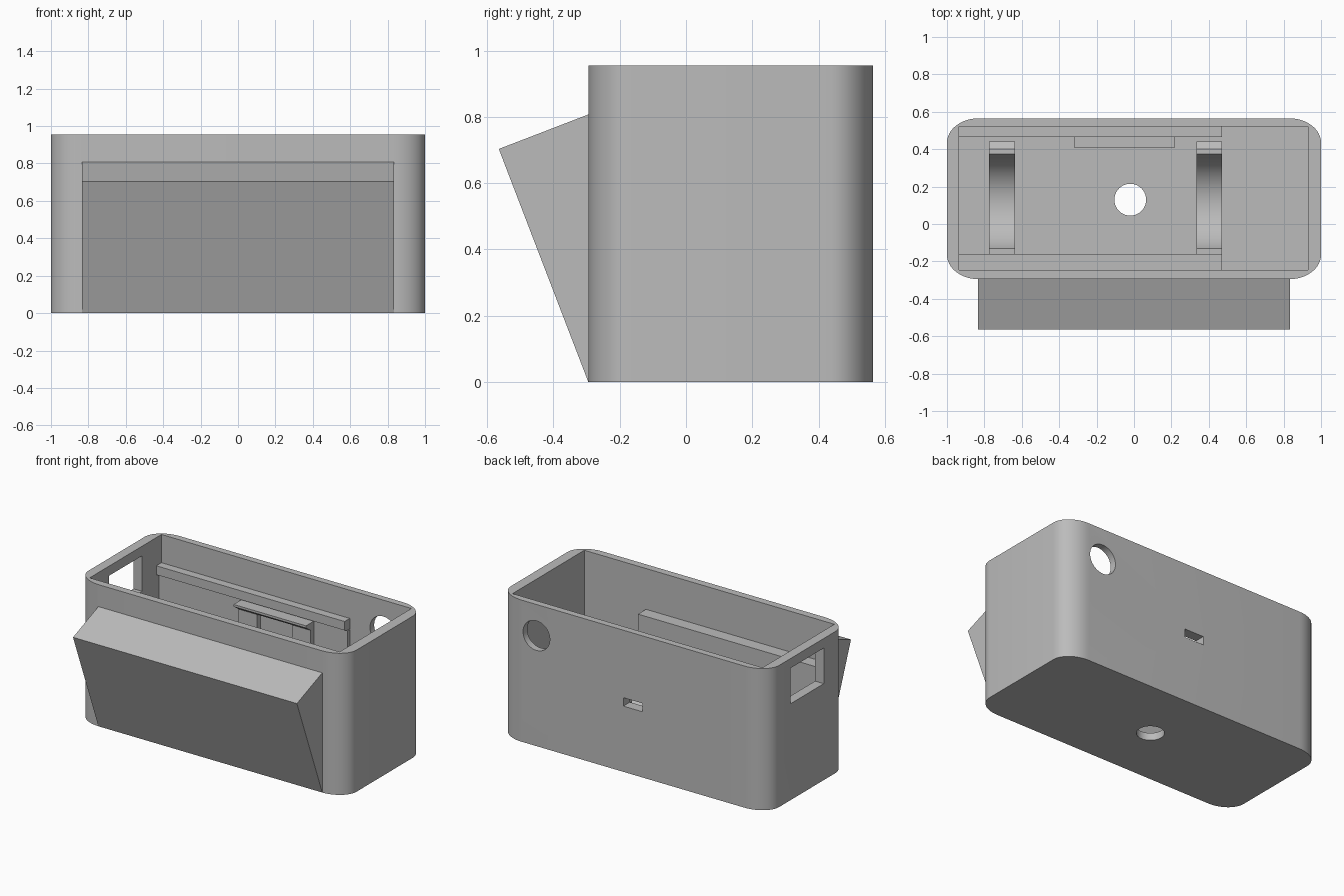
import bpy
import bmesh
from math import cos, sin, pi, radians
from mathutils import Matrix, Vector

cube = bpy.data.objects.get("Cube")
if cube:
    bpy.data.objects.remove(cube, do_unlink=True)

grey = bpy.data.materials.new("plain_grey")
grey.use_nodes = True
colour = (0.5, 0.5, 0.5, 1)
grey.diffuse_color = colour
grey.node_tree.nodes["Principled BSDF"].inputs["Base Color"].default_value = colour


def prism(name, points, axis, lo, hi):
    """Extrude a closed 2D profile along axis X (points y,z), Y (x,z) or Z (x,y)."""
    place = {"X": lambda a, b, t: (t, a, b),
             "Y": lambda a, b, t: (a, t, b),
             "Z": lambda a, b, t: (a, b, t)}[axis]
    bm = bmesh.new()
    face = bm.faces.new([bm.verts.new(place(a, b, lo)) for a, b in points])
    moved = bmesh.ops.extrude_face_region(bm, geom=[face])["geom"]
    bmesh.ops.translate(bm, verts=[v for v in moved if isinstance(v, bmesh.types.BMVert)],
                        vec=Vector(place(0, 0, hi - lo)))
    bmesh.ops.recalc_face_normals(bm, faces=bm.faces)
    mesh = bpy.data.meshes.new(name)
    bm.to_mesh(mesh)
    bm.free()
    mesh.materials.append(grey)
    obj = bpy.data.objects.new(name, mesh)
    bpy.context.collection.objects.link(obj)
    return obj


def box(name, x, y, z):
    return prism(name, [(x[0], y[0]), (x[1], y[0]), (x[1], y[1]), (x[0], y[1])], "Z", *z)


def ring(a, b, r, n=40):
    return [(a + r * cos(2 * pi * i / n), b + r * sin(2 * pi * i / n)) for i in range(n)]


def cut(target, cutters):
    """Subtract each cutter, bake the result and drop the cutters."""
    for c in cutters:
        mod = target.modifiers.new("cut", "BOOLEAN")
        mod.operation = "DIFFERENCE"
        mod.solver = "EXACT"
        mod.object = c
    bpy.context.view_layer.update()
    graph = bpy.context.evaluated_depsgraph_get()
    baked = bpy.data.meshes.new_from_object(target.evaluated_get(graph))
    target.modifiers.clear()
    target.data = baked
    for c in cutters:
        bpy.data.objects.remove(c, do_unlink=True)


def smooth(obj):
    bpy.ops.object.select_all(action="DESELECT")
    obj.select_set(True)
    bpy.context.view_layer.objects.active = obj
    bpy.ops.object.shade_smooth_by_angle(angle=radians(25))


# Outer shell: rectangle with elliptical corners
FRONT, BACK, TOP, FLOOR = -0.295, 0.565, 0.955, 0.05
RX, RY, STEPS = 0.17, 0.13, 12
outline = []
for k, (cx, cy) in enumerate([(1 - RX, BACK - RY), (RX - 1, BACK - RY),
                              (RX - 1, FRONT + RY), (1 - RX, FRONT + RY)]):
    for i in range(STEPS + 1):
        t = (k + i / STEPS) * pi / 2
        outline.append((cx + RX * cos(t), cy + RY * sin(t)))
shell = prism("case_shell", outline, "Z", 0, TOP)

# Cavity and the openings in the floor, back and end wall
cut(shell, [
    box("cavity", (-0.935, 0.93), (-0.245, 0.52), (FLOOR, 1.2)),
    prism("floor_hole", ring(-0.02, 0.13, 0.085), "Z", -0.1, 0.2),
    prism("round_port", ring(0.72, 0.745, 0.1), "Y", 0.4, 0.7),
    box("slot_port", (-0.072, 0.072), (0.4, 0.7), (0.443, 0.5)),
    box("end_window", (-1.1, -0.8), (-0.04, 0.315), (0.65, 0.89)),
])
smooth(shell)

# Sloped front housing
prism("front_wedge", [(FRONT + 0.01, 0), (FRONT, 0), (-0.565, 0.703),
                      (FRONT, 0.807), (FRONT + 0.01, 0.807)], "X", -0.835, 0.835)

# Inner ledge along the front, thickened back wall and the rail above it
LEFT, RIGHT = -0.935, 0.47
box("front_ledge", (LEFT, RIGHT), (-0.25, -0.16), (FLOOR, 0.68))
back_liner = box("back_liner", (LEFT, RIGHT), (0.495, 0.525), (FLOOR, 0.69))
cut(back_liner, [box("liner_slot", (-0.072, 0.072), (0.4, 0.7), (0.443, 0.5))])
prism("back_rail", [(0.525, 0.695), (0.49, 0.695), (0.465, 0.705),
                    (0.465, 0.765), (0.525, 0.765)], "X", LEFT, RIGHT)

# Hooked clip over the slot, carried by two posts
prism("clip_hook", [(0.5, 0.64), (0.46, 0.64), (0.41, 0.675), (0.41, 0.69), (0.5, 0.69)],
      "X", -0.32, 0.22)
for side, x in (("right", -0.32), ("left", 0.08)):
    box(side + "_clip_post", (x, x + 0.14), (0.46, 0.5), (FLOOR, 0.64))

# Curved cradles on the floor
arc = []
for i in range(25):
    t = radians(202 + i * 143 / 24)
    arc.append((0.11 + 0.26 * cos(t), 0.37 + 0.26 * sin(t)))
cradle = [(-0.16, FLOOR), (-0.16, arc[0][1])] + arc + [
    (0.375, 0.33), (0.4, 0.33), (0.44, 0.3), (0.44, FLOOR)]
for side, x0, x1 in (("right", -0.775, -0.635), ("left", 0.335, 0.47)):
    smooth(prism(side + "_cradle", cradle, "X", x0, x1))
